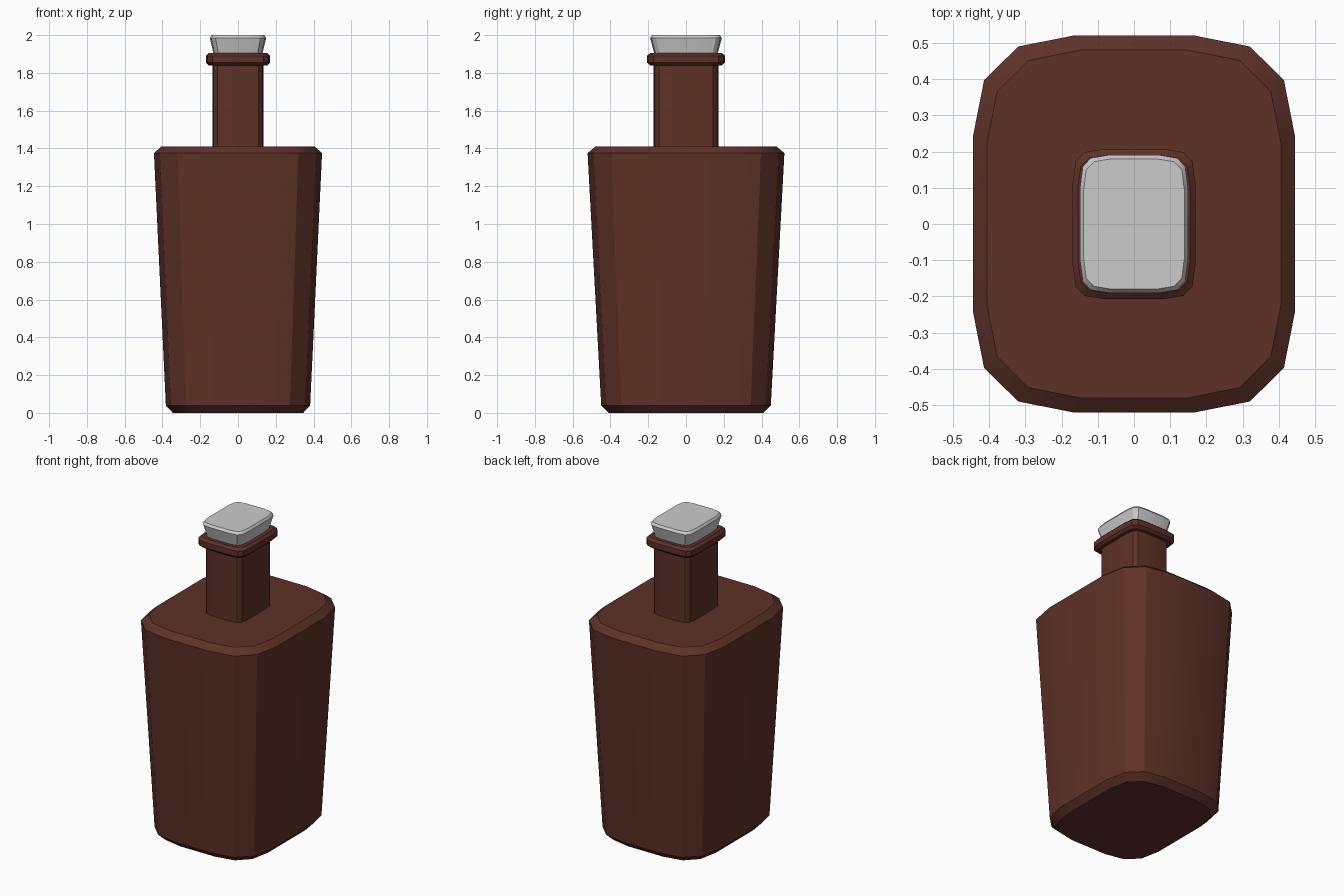
import bpy, bmesh, math

if "Cube" in bpy.data.objects:
    bpy.data.objects.remove(bpy.data.objects["Cube"])

def material(name, color):
    m = bpy.data.materials.new(name)
    m.diffuse_color = (*color, 1)
    m.use_nodes = True
    m.node_tree.nodes["Principled BSDF"].inputs["Base Color"].default_value = m.diffuse_color
    return m

brown = material("brown glass", (0.112, 0.031, 0.020))
grey = material("pale grey", (0.60, 0.60, 0.60))

# Quarter outlines (x, y), mirrored into 16-sided rounded rectangles
BODY = [(0.445, 0.24), (0.414, 0.397), (0.32, 0.49), (0.163, 0.521)]
NECK = [(0.135, 0.09), (0.128, 0.143), (0.108, 0.164), (0.065, 0.171)]

def outline(quarter):
    half = quarter + [(-x, y) for x, y in reversed(quarter)]
    return half + [(-x, -y) for x, y in half]

def loft(name, quarter, levels, mat):
    """Stack the outline at (z, half width x, half width y) levels and cap it."""
    bm = bmesh.new()
    base = outline(quarter)
    hx, hy = quarter[0][0], quarter[-1][1]
    rings = [[bm.verts.new((x * wx / hx, y * wy / hy, z)) for x, y in base]
             for z, wx, wy in levels]
    n = len(base)
    for a, b in zip(rings, rings[1:]):
        for i in range(n):
            j = (i + 1) % n
            bm.faces.new((a[i], a[j], b[j], b[i]))
    bm.faces.new(rings[0][::-1])
    bm.faces.new(rings[-1])
    me = bpy.data.meshes.new(name)
    bm.to_mesh(me)
    bm.free()
    me.materials.append(mat)
    ob = bpy.data.objects.new(name, me)
    bpy.context.collection.objects.link(ob)
    bpy.ops.object.select_all(action='DESELECT')
    ob.select_set(True)
    bpy.context.view_layer.objects.active = ob
    bpy.ops.object.shade_smooth_by_angle(angle=math.radians(30))
    return ob

# Tapered body with chamfered base and shoulder
loft("bottle_body", BODY, [(0, 0.345, 0.41), (0.04, 0.382, 0.449),
                           (1.375, 0.445, 0.521), (1.41, 0.406, 0.48)], brown)
# Straight neck
loft("bottle_neck", NECK, [(1.40, 0.136, 0.172), (1.86, 0.136, 0.172)], brown)
# Lip around the neck
loft("neck_lip", NECK, [(1.84, 0.155, 0.19), (1.855, 0.17, 0.207),
                        (1.89, 0.17, 0.207), (1.905, 0.155, 0.19)], brown)
# Flared stopper
loft("stopper", NECK, [(1.895, 0.128, 0.166), (1.985, 0.149, 0.19),
                       (2.0, 0.139, 0.179)], grey)
